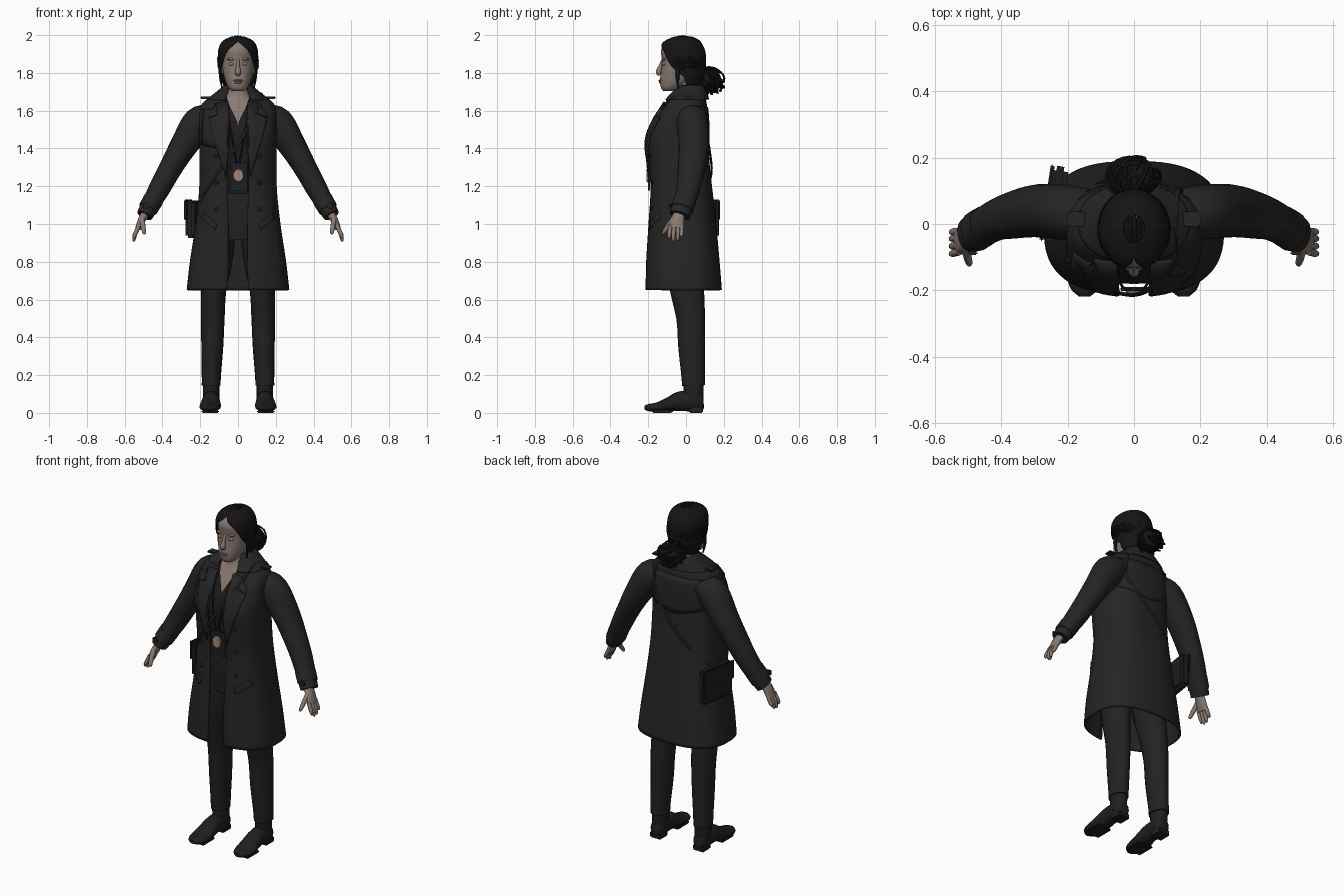
import bpy, bmesh, math, random
from mathutils import Vector, Matrix

random.seed(4)
if "Cube" in bpy.data.objects:
    bpy.data.objects.remove(bpy.data.objects["Cube"])


def material(name, r, g, b):
    m = bpy.data.materials.new(name)
    m.use_nodes = True
    m.diffuse_color = (r, g, b, 1)
    bsdf = m.node_tree.nodes["Principled BSDF"]
    bsdf.inputs["Base Color"].default_value = (r, g, b, 1)
    bsdf.inputs["Roughness"].default_value = 0.8
    return m


COAT = material("coat black", .018, .018, .018)
CLOTH = material("trouser black", .016, .016, .017)
SHIRT = material("shirt black", .012, .012, .012)
LEATHER = material("leather black", .013, .013, .013)
HAIR = material("hair black", .007, .007, .007)
SKIN = material("skin", .25, .195, .165)
LIP = material("lip", .21, .15, .13)
BADGE = material("badge metal", .36, .25, .19)


def finish(name, bm, mat, thick=0, mirror=False, angle=50):
    me = bpy.data.meshes.new(name)
    bm.to_mesh(me)
    bm.free()
    me.materials.append(mat)
    me.shade_smooth()
    me.set_sharp_from_angle(angle=math.radians(angle))
    ob = bpy.data.objects.new(name, me)
    bpy.context.collection.objects.link(ob)
    if thick:
        mod = ob.modifiers.new("thickness", 'SOLIDIFY')
        mod.thickness, mod.offset = thick, -1
    if mirror:
        ob.modifiers.new("mirror", 'MIRROR')
    return ob


def spline(keys, steps):
    """Smooth rows through the key tuples."""
    rows = []
    for i in range(len(keys) - 1):
        p, q = keys[i], keys[i + 1]
        o, r = keys[max(i - 1, 0)], keys[min(i + 2, len(keys) - 1)]
        for s in range(steps):
            t = s / steps
            rows.append([b + .5 * t * (c - a + t * (2 * a - 5 * b + 4 * c - d + t * (3 * (b - c) + d - a)))
                         for a, b, c, d in zip(o, p, q, r)])
    return rows + [list(keys[-1])]


def skin_rings(bm, rings, closed):
    n = len(rings[0])
    for lo, hi in zip(rings, rings[1:]):
        for j in range(n if closed else n - 1):
            k = (j + 1) % n
            bm.faces.new((lo[j], lo[k], hi[k], hi[j]))


def loft(name, keys, mat, power=2, n=56, steps=5, thick=0, cap=False):
    """Upright shell; keys are height, half width, front, back, half gap."""
    bm, rings = bmesh.new(), []
    for z, a, yf, yb, gap in spline(keys, steps):
        t0 = math.asin(min(1, max(0, gap) / a) ** (power / 2))
        ring = []
        for j in range(n + 1):
            t = t0 + (2 * math.pi - 2 * t0) * j / n
            s, c = math.sin(t), math.cos(t)
            x = a * math.copysign(abs(s) ** (2 / power), s)
            y = (yf + yb) / 2 - (yb - yf) / 2 * math.copysign(abs(c) ** (2 / power), c)
            ring.append(bm.verts.new((x, y, z)))
        rings.append(ring)
    skin_rings(bm, rings, False)
    if cap:
        bm.faces.new(rings[0][::-1])
        bm.faces.new(rings[-1])
    bmesh.ops.remove_doubles(bm, verts=bm.verts, dist=1e-5)
    return finish(name, bm, mat, thick)


def add_tube(bm, keys, up, n, steps):
    rows = spline(keys, steps)
    pts = [Vector(r[:3]) for r in rows]
    rings = []
    for i, r in enumerate(rows):
        t = (pts[min(i + 1, len(pts) - 1)] - pts[max(i - 1, 0)]).normalized()
        u = Vector(up).cross(t).normalized()
        v = t.cross(u)
        rings.append([bm.verts.new(pts[i] + u * r[3] * math.cos(2 * math.pi * j / n)
                                   + v * r[4] * math.sin(2 * math.pi * j / n)) for j in range(n)])
    skin_rings(bm, rings, True)
    bm.faces.new(rings[0][::-1])
    bm.faces.new(rings[-1])


def tube(name, paths, mat, up=(0, 1, 0), n=20, steps=4, mirror=False):
    """Swept limbs; keys are x, y, z and two radii."""
    bm = bmesh.new()
    for keys in paths:
        add_tube(bm, keys, up, n, steps)
    return finish(name, bm, mat, mirror=mirror)


def ball(name, centre, radii, mat, mirror=False):
    bm = bmesh.new()
    bmesh.ops.create_uvsphere(bm, u_segments=20, v_segments=12, radius=1,
                              matrix=Matrix.Translation(centre) @ Matrix.Diagonal((*radii, 1)))
    return finish(name, bm, mat, mirror=mirror)


def box(name, centre, size, mat, turn=0, mirror=False, bevel=.006):
    bm = bmesh.new()
    bmesh.ops.create_cube(bm, size=1, matrix=Matrix.Translation(centre) @ Matrix.Rotation(turn, 4, 'Z')
                          @ Matrix.Diagonal((*size, 1)))
    bmesh.ops.bevel(bm, geom=bm.edges[:], offset=bevel, segments=2, affect='EDGES')
    return finish(name, bm, mat, mirror=mirror)


# Coat body, open down the front
coat_keys = [(.65, .272, -.215, .19, .055), (.8, .255, -.212, .178, .05), (1, .225, -.2, .16, .05),
             (1.18, .206, -.19, .14, .055), (1.32, .205, -.2, .125, .055), (1.45, .205, -.208, .12, .055),
             (1.55, .205, -.17, .118, .06), (1.62, .198, -.125, .112, .06), (1.66, .165, -.1, .105, .06),
             (1.69, .1, -.07, .095, .06), (1.71, .08, -.045, .085, .06)]
POWER = 2.6
loft("coat", coat_keys, COAT, POWER, thick=.01)
coat_rows = spline(coat_keys, 5)


def coat_y(x, z, side):
    for lo, hi in zip(coat_rows, coat_rows[1:]):
        if z <= hi[0]:
            break
    f = (z - lo[0]) / (hi[0] - lo[0])
    a, yf, yb = (p + (q - p) * f for p, q in zip(lo[1:4], hi[1:4]))
    e = (1 - min(abs(x / a), .985) ** POWER) ** (1 / POWER)
    return (yf + yb) / 2 + side * (yb - yf) / 2 * e


def panel(name, outline, mat=COAT, side=-1, mirror=False, lift=.009):
    """Cloth piece lying on the coat."""
    bm = bmesh.new()
    bm.faces.new([bm.verts.new((x, 0, z)) for x, z in outline])
    bmesh.ops.triangulate(bm, faces=bm.faces[:])
    bmesh.ops.subdivide_edges(bm, edges=bm.edges[:], cuts=5, use_grid_fill=True)
    for v in bm.verts:
        v.co.y = coat_y(v.co.x, v.co.z, side) + side * lift
    bm.normal_update()
    if sum(f.normal.y for f in bm.faces) * side < 0:
        bmesh.ops.reverse_faces(bm, faces=bm.faces[:])
    return finish(name, bm, mat, .008, mirror)


# Coat details
loft("collar", [(1.66, .168, -.118, .122, .07), (1.7, .115, -.08, .112, .055), (1.735, .075, -.04, .092, .05)],
     COAT, 2.2, thick=.008)
panel("lapels", [(.05, 1.65), (.12, 1.64), (.105, 1.58), (.155, 1.56), (.13, 1.45), (.065, 1.25), (.05, 1.4)],
      mirror=True, lift=.012)
panel("storm_flap", [(-.1, 1.61), (-.185, 1.61), (-.197, 1.42), (-.12, 1.4)])
panel("back_yoke", [(-.17, 1.62), (.17, 1.62), (.175, 1.44), (0, 1.4), (-.175, 1.44)], side=1, lift=.005)
panel("pocket_flaps", [(.11, 1.0), (.185, 1.06), (.195, 1.03), (.12, .97)], mirror=True, lift=.006)
for z in (1.36, 1.22, 1.08):
    ball("coat_buttons", (.115, coat_y(.115, z, -1) - .004, z), (.011, .006, .011), LEATHER, True)

# Sleeves and cuffs
tube("sleeves", [[(.14, .03, 1.57, .06, .075), (.205, .035, 1.535, .088, .083), (.29, .04, 1.41, .072, .08),
                  (.36, .028, 1.29, .061, .072), (.42, .01, 1.18, .056, .062), (.495, -.033, 1.045, .043, .056)]],
     COAT, mirror=True)
tube("cuffs", [[(.448, -.005, 1.13, .054, .061), (.476, -.022, 1.08, .052, .062)]], COAT, mirror=True)
box("cuff_buckles", (.487, -.088, 1.095), (.03, .012, .03), COAT, mirror=True, bevel=.004)
box("shoulder_tabs", (.155, .015, 1.668), (.09, .045, .012), COAT, mirror=True, bevel=.004)

# Hands
tube("palms", [[(.488, -.035, 1.06, .022, .028), (.51, -.045, 1.02, .02, .036), (.53, -.052, .975, .015, .04)]],
     SKIN, mirror=True)
fingers = [[(.525, y, .99, .011, .011), (.543, y * 1.06, .95, .011, .011), (.55, y * 1.08, tip + .012, .009, .009),
            (.551, y * 1.08, tip, .004, .004)] for y, tip in ((-.083, .922), (-.062, .907), (-.041, .911), (-.022, .93))]
fingers.append([(.508, -.065, 1.03, .014, .014), (.503, -.095, .99, .013, .013), (.497, -.118, .955, .01, .01),
                (.496, -.122, .945, .004, .004)])
tube("fingers", fingers, SKIN, n=10, mirror=True)

# Shirt with a deep neckline over the chest
loft("shirt", [(1.16, .17, -.165, .09, .001), (1.3, .18, -.172, .09, .001), (1.45, .18, -.18, .1, .001),
               (1.53, .178, -.155, .1, .002), (1.62, .16, -.11, .09, .042), (1.67, .1, -.08, .08, .06)], SHIRT, 2.4)
loft("neck_and_chest", [(1.48, .165, -.15, .08, 0), (1.55, .16, -.135, .08, 0), (1.62, .14, -.095, .07, 0),
                        (1.66, .085, -.07, .06, 0), (1.7, .054, -.06, .045, 0), (1.8, .05, -.055, .045, 0)], SKIN, 2.3)

# Trousers
tube("hips", [[(0, -.015, 1.22, .165, .115), (0, -.015, 1.05, .178, .12), (0, -.01, .92, .17, .11)]], CLOTH, n=32)
tube("trouser_legs", [[(.092, -.01, 1.02, .085, .105), (.113, -.01, .8, .082, .1), (.129, .006, .65, .067, .09),
                       (.134, .025, .5, .063, .076), (.136, .03, .35, .058, .071), (.141, .038, .2, .051, .063),
                       (.142, .04, .145, .05, .061)]], CLOTH, mirror=True)

# Boots
tube("boot_shafts", [[(.142, .04, .19, .043, .053), (.142, .04, .1, .043, .052), (.142, .04, .05, .044, .05)]],
     LEATHER, mirror=True)
tube("boot_feet", [[(.141, .093, .055, .02, .03), (.141, .08, .055, .036, .043), (.142, .03, .06, .045, .052),
                    (.143, -.03, .062, .047, .052), (.145, -.09, .045, .054, .038), (.148, -.15, .031, .056, .025),
                    (.149, -.195, .028, .042, .02), (.149, -.219, .028, .016, .01)]], LEATHER, up=(0, 0, 1), mirror=True)
box("boot_heels", (.142, .053, .017), (.072, .075, .034), LEATHER, mirror=True)
box("boot_soles", (.147, -.125, .008), (.092, .11, .016), LEATHER, mirror=True)

# Head and face
loft("head", [(1.703, .028, -.118, -.06, 0), (1.72, .05, -.132, -.03, 0), (1.76, .068, -.138, .03, 0),
              (1.81, .08, -.132, .06, 0), (1.87, .085, -.128, .08, 0), (1.92, .084, -.132, .08, 0),
              (1.96, .07, -.11, .065, 0), (1.985, .04, -.07, .03, 0)], SKIN, 2.1, n=40, cap=True)
tube("nose", [[(0, -.124, 1.87, .008, .006), (0, -.133, 1.835, .01, .012), (0, -.145, 1.805, .016, .015),
               (0, -.138, 1.788, .012, .008)]], SKIN, n=12)
ball("eyelids", (.033, -.115, 1.847), (.017, .013, .01), SKIN, True)
ball("brow_ridges", (.035, -.116, 1.872), (.024, .012, .007), SKIN, True)
ball("upper_lip", (0, -.134, 1.76), (.024, .011, .006), LIP)
ball("lower_lip", (0, -.133, 1.75), (.02, .011, .007), LIP)
ball("ears", (.086, -.005, 1.825), (.01, .02, .032), SKIN, True)

# Hair swept back into a bun
loft("hair_cap", [(1.735, .08, -.08, .08, .08), (1.79, .097, -.12, .1, .096), (1.85, .106, -.135, .106, .085),
                  (1.91, .106, -.141, .103, .064), (1.95, .095, -.134, .088, .025), (1.975, .073, -.103, .068, 0),
                  (1.993, .033, -.06, .03, 0)], HAIR, n=40, thick=.006)
strands = []
for i in range(37):
    phi = (i / 18 - 1) * 1.6
    d = Vector((math.sin(phi), -.1 - .9 * math.cos(phi), -.5 + 1.15 * math.cos(phi)))
    m = Vector((1.1 * math.sin(phi), .1, .9 * math.cos(phi) + .2))
    e = Vector((.12 * math.sin(phi), .85, -.55))
    path = []
    for k in range(9):
        t = k / 8
        p = (d * (1 - t) ** 2 + m * 2 * t * (1 - t) + e * t * t).normalized() * random.uniform(.985, 1.005)
        r = random.uniform(.006, .009) * (.5 if k in (0, 8) else 1)
        path.append((p.x * .104, -.018 + p.y * .119, 1.862 + p.z * .13, r, r * .8))
    strands.append(path)
tube("hair_strands", strands, HAIR, up=(.3, .2, .93), n=6, steps=2)
ball("bun", (0, .13, 1.757), (.066, .058, .062), HAIR)
loops = []
for i in range(26):
    axis = Vector((random.gauss(0, 1), random.gauss(0, 1), random.gauss(0, 1))).normalized()
    side = axis.orthogonal().normalized()
    other = axis.cross(side)
    grow = random.uniform(.9, 1.2)
    arc = []
    for k in range(7):
        p = (side * math.cos(k * .45) + other * math.sin(k * .45)) * grow
        arc.append((p.x * .07, .133 + p.y * .062, 1.757 + p.z * .068, .007, .005))
    loops.append(arc)
tube("bun_strands", loops, HAIR, up=(.31, .52, .8), n=6, steps=2)
tube("loose_locks", [[(.094, -.04, 1.84, .008, .012), (.094, -.045, 1.78, .007, .01), (.085, -.04, 1.72, .003, .004)]],
     HAIR, n=8, mirror=True)

# Shoulder bag and its strap
box("bag", (-.238, .06, 1.025), (.05, .23, .2), LEATHER, -.15, bevel=.014)
box("bag_flap", (-.262, .064, 1.075), (.012, .235, .11), LEATHER, -.15, bevel=.005)
front = [(-.2, 1.12), (-.13, 1.24), (0, 1.42), (.08, 1.56), (.12, 1.64)]
back = [(.13, 1.64), (.14, 1.52), (.05, 1.39), (-.08, 1.25), (-.2, 1.12)]
strap = [(x, coat_y(x, z, -1) - .005, z, .009, .006) for x, z in front]
strap += [(.125, .01, 1.688, .009, .006)]
strap += [(x, coat_y(x, z, 1) + .005, z, .009, .006) for x, z in back]
tube("bag_strap", [strap], LEATHER, up=(.1, .3, .1), n=8, steps=6)

# Badge on a neck cord
tube("neck_cord", [[(.062, -.095, 1.655, .004, .004), (.045, -.17, 1.53, .004, .004), (.025, -.197, 1.42, .004, .004),
                    (.008, -.196, 1.32, .004, .004)]], LEATHER, n=8, mirror=True)
box("badge_holder", (.004, -.196, 1.25), (.095, .012, .15), LEATHER, bevel=.004)
bm = bmesh.new()
bmesh.ops.create_cone(bm, cap_ends=True, segments=10, radius1=.03, radius2=.026, depth=.008,
                      matrix=Matrix.Translation((.002, -.205, 1.257)) @ Matrix.Diagonal((1, 1, 1.25, 1))
                      @ Matrix.Rotation(math.pi / 2, 4, 'X'))
finish("badge", bm, BADGE, angle=30)
